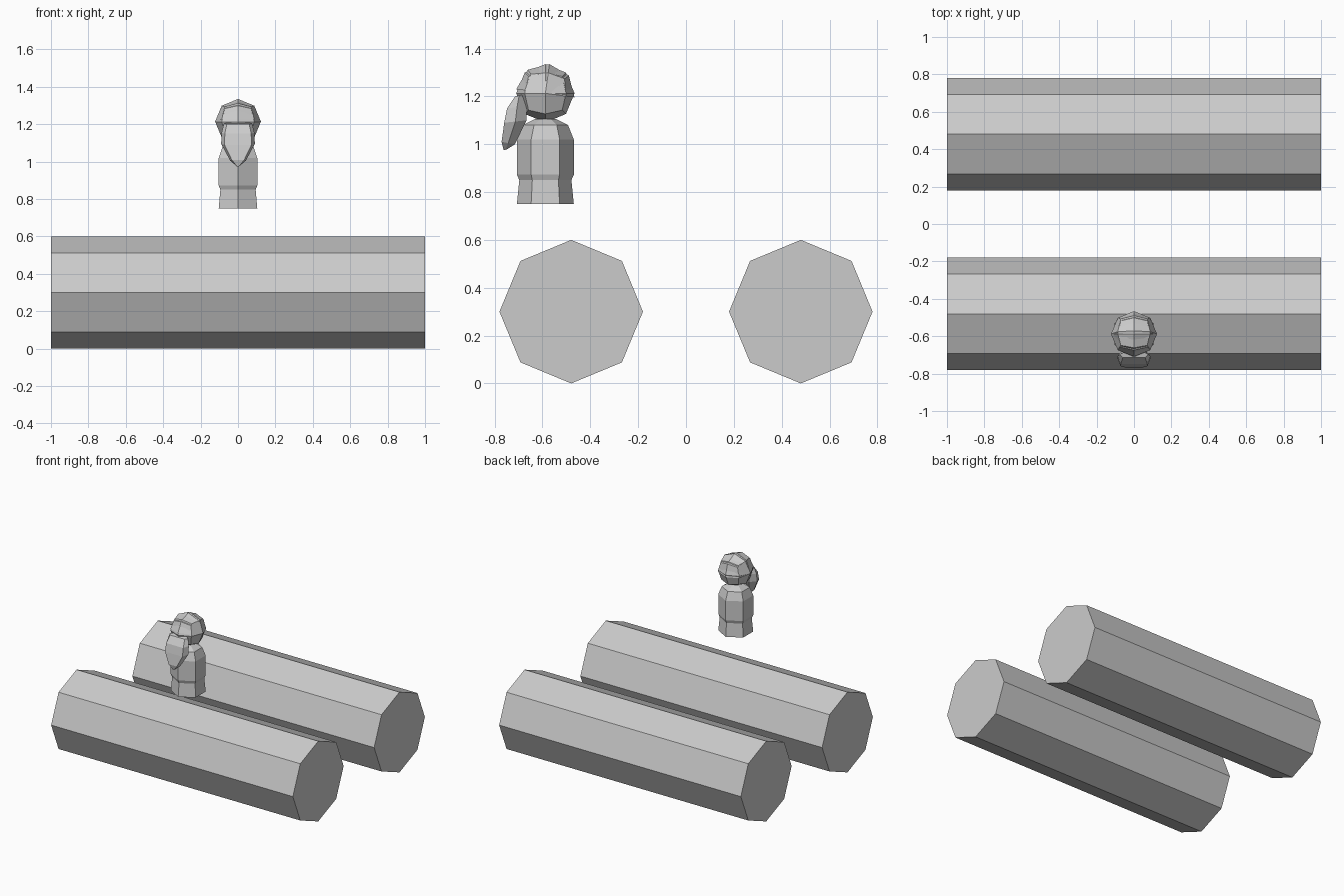
import bpy, bmesh, math
from mathutils import Vector, Matrix

if "Cube" in bpy.data.objects:
    bpy.data.objects.remove(bpy.data.objects["Cube"])

def finish(bm, name):
    bmesh.ops.recalc_face_normals(bm, faces=bm.faces)
    me = bpy.data.meshes.new(name)
    bm.to_mesh(me)
    bm.free()
    ob = bpy.data.objects.new(name, me)
    bpy.context.collection.objects.link(ob)
    return ob

def loft(name, rings):
    """Skin a stack of equal-count point rings and close both ends."""
    bm = bmesh.new()
    loops = [[bm.verts.new(p) for p in r] for r in rings]
    for a, b in zip(loops, loops[1:]):
        for i in range(len(a)):
            j = (i + 1) % len(a)
            bm.faces.new((a[i], a[j], b[j], b[i]))
    bm.faces.new(loops[0])
    bm.faces.new(loops[-1])
    return finish(bm, name)

def polygon(n):
    return [(math.sin(2 * math.pi * i / n), math.cos(2 * math.pi * i / n)) for i in range(n)]

def quad_sphere(name, radius, matrix, upper_only=False):
    """Cube subdivided once and pushed onto a sphere."""
    bm = bmesh.new()
    bmesh.ops.create_cube(bm, size=2)
    bmesh.ops.subdivide_edges(bm, edges=bm.edges[:], cuts=1, use_grid_fill=True)
    for v in bm.verts:
        v.co = v.co.normalized() * radius
    if upper_only:
        low = [v for v in bm.verts if v.co.z < -0.01]
        bmesh.ops.delete(bm, geom=low, context='VERTS')
    bm.transform(matrix)
    return finish(bm, name)

# two octagonal logs
for side, name in ((-1, "front_log"), (1, "back_log")):
    loft(name, [[(x, side * 0.48 + 0.3 * s, 0.3 + 0.3 * c) for s, c in polygon(8)]
                for x in (-1, 1)])

# figure: hexagonal body with belt groove
FY = -0.588
body = [(0.75, 0.119), (0.85, 0.109), (0.873, 0.119), (1.02, 0.119), (1.08, 0.095), (1.105, 0.045)]
loft("body", [[(r * s, FY + r * c, z) for s, c in polygon(6)] for z, r in body])

# head and hair cap
centre = Matrix.Translation((0, FY, 1.213))
quad_sphere("head", 0.122, centre)
quad_sphere("hair_cap", 0.123, centre @ Matrix.Rotation(math.radians(-8), 4, 'X'), True)

# beard: front y, front z, back y, back z, half width
beard = [(-0.715, 1.2, -0.68, 1.208, 0.075), (-0.748, 1.15, -0.665, 1.16, 0.088),
         (-0.76, 1.09, -0.667, 1.1, 0.09), (-0.771, 1.01, -0.715, 1.0, 0.042),
         (-0.762, 0.975, -0.75, 0.978, 0.008)]
loft("beard", [[(-w * 0.8, fy, fz), (w * 0.8, fy, fz), (w, (fy + by) / 2, (fz + bz) / 2),
                (w * 0.6, by, bz), (-w * 0.6, by, bz), (-w, (fy + by) / 2, (fz + bz) / 2)]
               for fy, fz, by, bz, w in beard])
